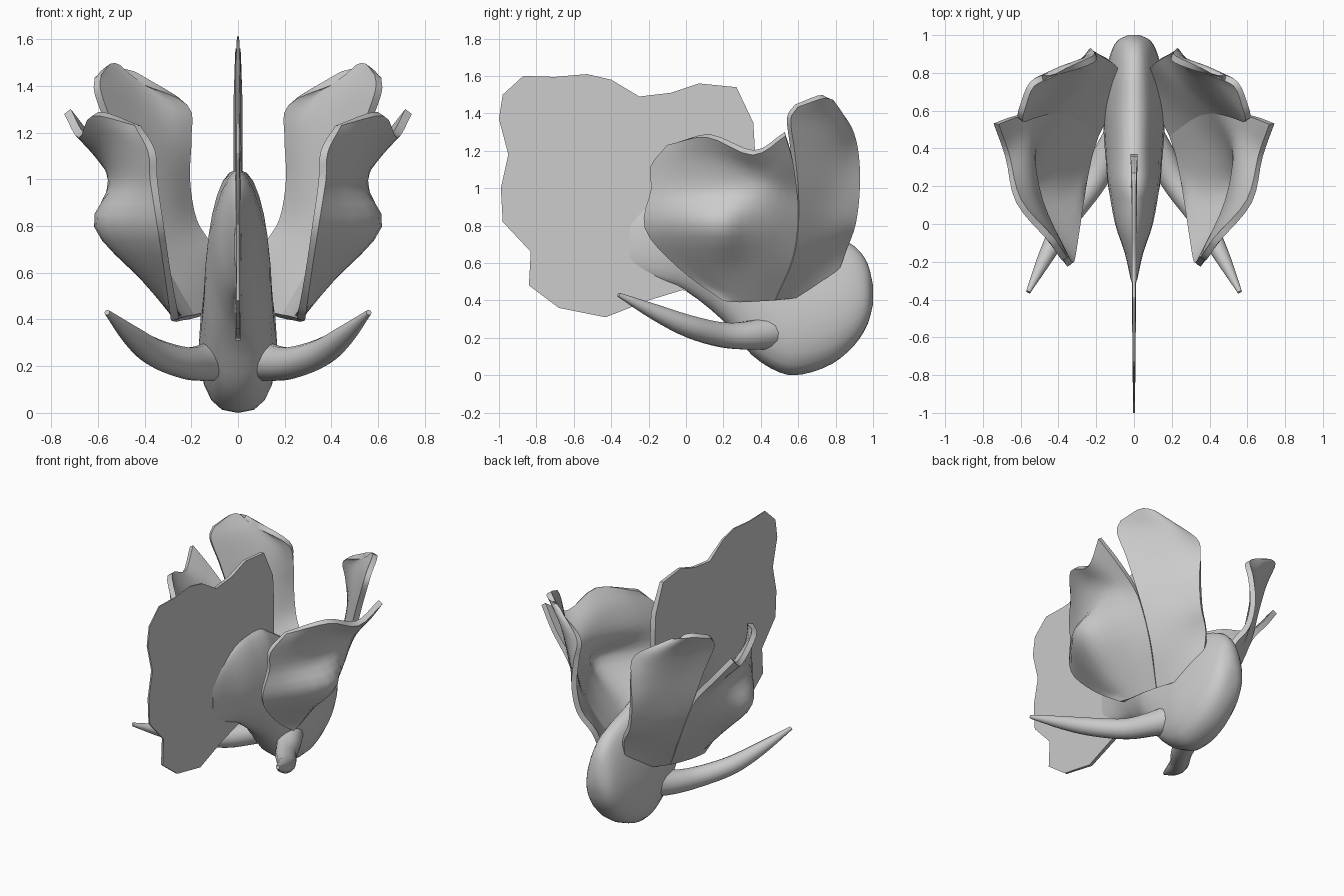
import bpy, bmesh, math
from mathutils import Vector

if "Cube" in bpy.data.objects:
    bpy.data.objects.remove(bpy.data.objects["Cube"])


def spline(points, steps):
    """Smooth open curve passing through every point."""
    p = [Vector(q) for q in points]
    p = [p[0] * 2 - p[1]] + p + [p[-1] * 2 - p[-2]]
    out = []
    for i in range(1, len(p) - 2):
        a, b, c, d = p[i - 1:i + 3]
        for s in range(steps):
            t = s / steps
            out.append(0.5 * (2 * b + (c - a) * t + (2 * a - 5 * b + 4 * c - d) * t * t
                              + (3 * b - a - 3 * c + d) * t ** 3))
    return out + [p[-2]]


def shade(ob, angle=50):
    bpy.ops.object.select_all(action='DESELECT')
    ob.select_set(True)
    bpy.context.view_layer.objects.active = ob
    bpy.ops.object.shade_smooth_by_angle(angle=math.radians(angle))


def finish(name, bm):
    bmesh.ops.recalc_face_normals(bm, faces=bm.faces)
    me = bpy.data.meshes.new(name)
    bm.to_mesh(me)
    bm.free()
    ob = bpy.data.objects.new(name, me)
    bpy.context.collection.objects.link(ob)
    shade(ob)
    return ob


def skin(rows, closed=False):
    """Quad surface through rows of points; closed rows get end caps."""
    bm = bmesh.new()
    vs = [[bm.verts.new(p) for p in r] for r in rows]
    n = len(rows[0])
    for a, b in zip(vs, vs[1:]):
        for i in range(n if closed else n - 1):
            j = (i + 1) % n
            bm.faces.new((a[i], a[j], b[j], b[i]))
    if closed:
        bm.faces.new(vs[0])
        bm.faces.new(vs[-1])
    return bm


def mirror(ob):
    m = ob.modifiers.new("mirror", 'MIRROR')
    m.use_axis = (True, False, False)


def sheet(name, rows, steps=4, thick=0.035):
    """Thin curved fin through a small grid of points, on both sides."""
    across = [spline(r, steps) for r in rows]
    cols = [spline(c, steps) for c in zip(*across)]
    ob = finish(name, skin(cols))
    s = ob.modifiers.new("thickness", 'SOLIDIFY')
    s.thickness = thick
    s.offset = 0
    bpy.ops.object.modifier_apply(modifier="thickness")
    shade(ob)
    mirror(ob)


# Body: pear-shaped sections (y, bottom z, top z, half width)
sections = [(-0.30, 0.58, 0.84, 0.016), (-0.15, 0.51, 0.96, 0.05), (0.0, 0.45, 1.03, 0.10),
            (0.2, 0.29, 1.04, 0.135), (0.35, 0.11, 0.96, 0.145), (0.5, 0.015, 0.86, 0.155),
            (0.62, 0.004, 0.80, 0.16), (0.78, 0.06, 0.75, 0.145), (0.9, 0.16, 0.69, 0.12),
            (0.97, 0.27, 0.60, 0.085), (1.0, 0.38, 0.48, 0.03)]
rings = []
for y, lo, hi, w in [tuple(v) for v in spline(sections, 3)]:
    ring = []
    for k in range(24):
        c, s = math.cos(k * math.tau / 24), math.sin(k * math.tau / 24)
        taper = 0.28 * min(1, max(0, (y + 0.1) * 2))
        x = w * math.copysign(abs(c) ** (0.8 if y > 0.2 else 1.2), c) * (1 - taper * s)
        ring.append((x, y, max(0, (lo + hi) / 2 + s * (hi - lo) / 2)))
    rings.append(ring)
finish("body", skin(rings, True))

# Central crest: thin upright plate, thinner toward the front and top
outline = [(0.37, 1.18), (0.36, 1.35), (0.27, 1.54), (0.07, 1.56), (-0.08, 1.51), (-0.25, 1.49),
           (-0.40, 1.58), (-0.53, 1.61), (-0.70, 1.595), (-0.87, 1.60), (-0.98, 1.50),
           (-1.0, 1.37), (-0.95, 1.18), (-0.99, 1.0), (-0.98, 0.82), (-0.83, 0.66),
           (-0.84, 0.48), (-0.68, 0.36), (-0.43, 0.31), (-0.2, 0.40), (-0.02, 0.455),
           (0.15, 0.42), (0.37, 0.6), (0.37, 0.9)]
bm = bmesh.new()
sides = [[bm.verts.new((sx * (0.005 + 0.010 * (y + 1)) * min(1, (1.75 - z) / 0.3), y, z))
          for y, z in outline] for sx in (-1, 1)]
for side in sides:
    bm.faces.new(side)
for i in range(len(outline)):
    j = (i + 1) % len(outline)
    bm.faces.new((sides[0][i], sides[0][j], sides[1][j], sides[1][i]))
finish("central_crest", bm)

# Rear lobe of the side fins (rows bottom to top, back to front)
sheet("rear_side_fin", [
    [(0.08, 0.78, 0.48), (0.13, 0.62, 0.43), (0.20, 0.47, 0.41)],
    [(0.11, 0.85, 0.68), (0.22, 0.70, 0.65), (0.32, 0.56, 0.62)],
    [(0.19, 0.90, 0.82), (0.28, 0.75, 0.81), (0.40, 0.59, 0.80)],
    [(0.22, 0.92, 1.00), (0.32, 0.77, 1.00), (0.47, 0.59, 0.98)],
    [(0.21, 0.91, 1.18), (0.36, 0.78, 1.20), (0.54, 0.57, 1.20)],
    [(0.22, 0.87, 1.32), (0.40, 0.80, 1.36), (0.60, 0.55, 1.37)],
    [(0.42, 0.79, 1.43), (0.54, 0.74, 1.49), (0.60, 0.59, 1.44)]])

# Front lobe of the side fins, joined to the rear lobe below the slot
sheet("front_side_fin", [
    [(0.20, 0.47, 0.41), (0.23, 0.38, 0.405), (0.25, 0.29, 0.40), (0.27, 0.20, 0.40)],
    [(0.32, 0.56, 0.62), (0.38, 0.36, 0.60), (0.39, 0.16, 0.57), (0.30, -0.04, 0.59)],
    [(0.40, 0.59, 0.80), (0.53, 0.33, 0.80), (0.59, 0.14, 0.80), (0.33, -0.21, 0.79)],
    [(0.48, 0.59, 0.98), (0.54, 0.40, 1.00), (0.50, 0.12, 0.97), (0.36, -0.18, 0.99)],
    [(0.62, 0.57, 1.15), (0.58, 0.42, 1.09), (0.53, 0.12, 1.14), (0.37, -0.18, 1.12)],
    [(0.73, 0.53, 1.29), (0.67, 0.36, 1.19), (0.61, 0.12, 1.28), (0.43, -0.09, 1.23)]])

# Tapered horns (x, y, z, radius)
horn = [(0.04, 0.50, 0.24, 0.10), (0.14, 0.36, 0.215, 0.08), (0.23, 0.20, 0.215, 0.068),
        (0.36, 0.02, 0.26, 0.06), (0.46, -0.16, 0.335, 0.043), (0.56, -0.36, 0.43, 0.012)]
path = spline(horn, 4)
rings = []
for i, p in enumerate(path):
    q, o = path[min(i + 1, len(path) - 1)], path[max(i - 1, 0)]
    t = (q - o).to_3d().normalized()
    u = t.cross(Vector((0, 0, 1))).normalized()
    v = u.cross(t)
    rings.append([p.to_3d() + p[3] * (u * math.cos(a) + v * math.sin(a))
                  for a in [k * math.tau / 14 for k in range(14)]])
mirror(finish("horn", skin(rings, True)))
